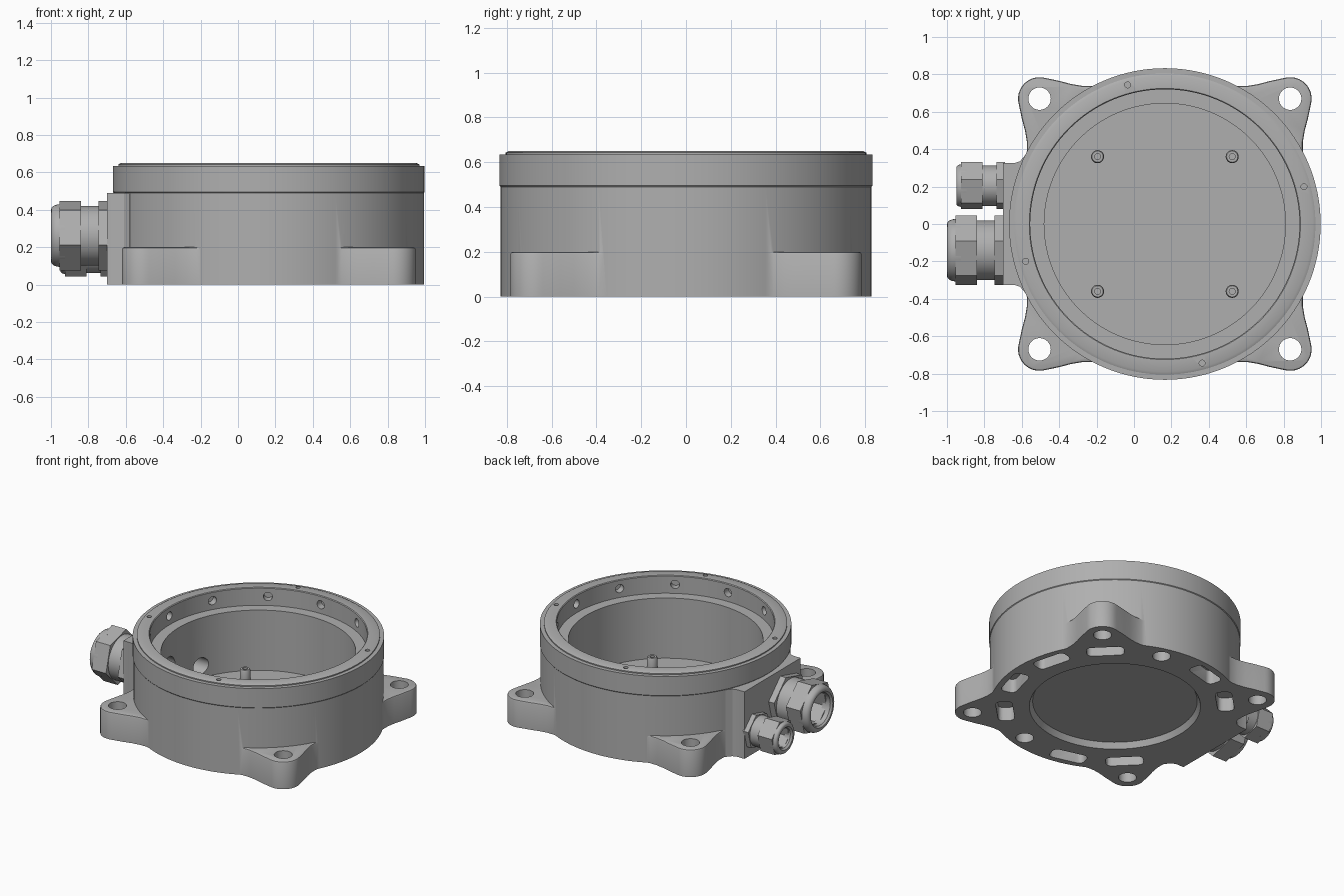
import bpy, bmesh
from math import radians, pi, cos, sin
from mathutils import Matrix, Vector

if "Cube" in bpy.data.objects:
    bpy.data.objects.remove(bpy.data.objects["Cube"])

CX = 0.165  # housing axis

grey = bpy.data.materials.new("cast_grey")
grey.use_nodes = True
grey.diffuse_color = (0.43, 0.43, 0.43, 1)
grey.node_tree.nodes["Principled BSDF"].inputs["Base Color"].default_value = grey.diffuse_color


def finish(name, bm, matrix=Matrix()):
    bmesh.ops.recalc_face_normals(bm, faces=bm.faces)
    mesh = bpy.data.meshes.new(name)
    bm.to_mesh(mesh)
    bm.free()
    mesh.materials.append(grey)
    ob = bpy.data.objects.new(name, mesh)
    ob.matrix_world = matrix
    bpy.context.collection.objects.link(ob)
    return ob


def lathe(name, profile, segs, matrix, closed=True):
    """Spin an (r, z) profile about z."""
    bm = bmesh.new()
    vs = [bm.verts.new((r, 0, z)) for r, z in profile]
    edges = [bm.edges.new(p) for p in zip(vs, vs[1:])]
    if closed:
        edges.append(bm.edges.new((vs[-1], vs[0])))
    bmesh.ops.spin(bm, geom=vs + edges, cent=(0, 0, 0), axis=(0, 0, 1),
                   angle=2 * pi, steps=segs, use_duplicate=False)
    bmesh.ops.remove_doubles(bm, verts=bm.verts, dist=1e-4)
    return finish(name, bm, matrix)


def prism(bm, points, z0, z1):
    base = bm.faces.new([bm.verts.new((x, y, z0)) for x, y in points])
    top = bmesh.ops.extrude_face_region(bm, geom=[base])["geom"]
    verts = [v for v in top if isinstance(v, bmesh.types.BMVert)]
    bmesh.ops.translate(bm, verts=verts, vec=(0, 0, z1 - z0))
    return [f for f in top if isinstance(f, bmesh.types.BMFace)][0]


def cylinder(bm, r, depth, matrix, r2=None, segs=32):
    bmesh.ops.create_cone(bm, cap_ends=True, segments=segs, radius1=r,
                          radius2=r if r2 is None else r2, depth=depth, matrix=matrix)


def polar(r, deg, z):
    a = radians(deg)
    return Matrix.Translation((CX + r * cos(a), r * sin(a), z)) @ Matrix.Rotation(a, 4, "Z")


def combine(target, tool, operation):
    tool.hide_render = True
    mod = target.modifiers.new(operation, "BOOLEAN")
    mod.operation, mod.solver, mod.object = operation, "EXACT", tool
    bpy.context.view_layer.objects.active = target
    bpy.ops.object.modifier_apply(modifier=mod.name)
    bpy.data.objects.remove(tool)


def smooth(ob, angle=30):
    bpy.ops.object.select_all(action="DESELECT")
    ob.select_set(True)
    bpy.context.view_layer.objects.active = ob
    bpy.ops.object.shade_smooth_by_angle(angle=radians(angle))


# Round housing: recessed underside, rim step and inner ledge
housing = lathe("housing", [
    (0, 0.04), (0.545, 0.04), (0.567, 0), (0.829, 0), (0.829, 0.49), (0.833, 0.495),
    (0.833, 0.635), (0.805, 0.635), (0.805, 0.643), (0.79, 0.65), (0.725, 0.65),
    (0.72, 0.645), (0.72, 0.52), (0.645, 0.52), (0.645, 0.08), (0, 0.08)],
    128, Matrix.Translation((CX, 0, 0)), closed=False)

# Four mounting ears and the cable entry block
bm = bmesh.new()
flank = [(0.33, 0.75), (0.39, 0.738), (0.44, 0.738), (0.5, 0.748), (0.56, 0.764)]
tip = [(0.67 + 0.115 * cos(radians(a)), 0.67 + 0.115 * sin(radians(a)))
       for a in range(105, -16, -10)]
outline = flank + tip + [(y, x) for x, y in reversed(flank)]
for sx in (-1, 1):
    for sy in (-1, 1):
        top = prism(bm, [(CX + sx * x, sy * y) for x, y in outline], 0, 0.2)
        bmesh.ops.bevel(bm, geom=list(top.edges), offset=0.012, segments=2,
                        profile=0.5, affect="EDGES")
side = [(-0.70, 0.325), (-0.64, 0.325), (-0.61, 0.335), (-0.58, 0.37), (-0.53, 0.37)]
prism(bm, side + [(x, -y) for x, y in reversed(side)], 0, 0.49)
combine(housing, finish("ears_and_block", bm), "UNION")

# Gland layout: y, z, nut radius, bore radius, collar end, nut end, tip end
GLANDS = {"large": (-0.14, 0.262, 0.192, 0.115, -0.745, -0.84, -0.955, -1.0),
          "small": (0.205, 0.17, 0.13, 0.07, -0.735, -0.81, -0.925, -0.95)}
TO_LEFT = Matrix.Rotation(-pi / 2, 4, "Y")  # local z points to -x

# Drilled holes and pockets
bm = bmesh.new()
for sx in (-1, 1):
    for sy in (-1, 1):
        cylinder(bm, 0.06, 0.6, Matrix.Translation((CX + sx * 0.67, sy * 0.67, 0.1)))
for i in range(12):
    cylinder(bm, 0.03, 0.1, polar(0.72, 30 * i, 0.585) @ Matrix.Rotation(pi / 2, 4, "Y"), segs=20)
for deg in (15, 105, 195, 285):
    cylinder(bm, 0.016, 0.06, polar(0.77, deg, 0.65), segs=16)
for deg in (-105, -45, -15, 15, 45, 105, 135, 225):
    box = bmesh.ops.create_cube(bm, size=1, matrix=polar(0.73, deg, 0) @
                                Matrix.Diagonal((0.11, 0.25, 0.2, 1)))
    upright = [e for e in {e for v in box["verts"] for e in v.link_edges}
               if abs(e.verts[0].co.z - e.verts[1].co.z) > 0.1]
    bmesh.ops.bevel(bm, geom=upright, offset=0.035, segments=4, profile=0.5, affect="EDGES")
for deg in (75, -75):
    cylinder(bm, 0.06, 0.16, polar(0.73, deg, 0))
for y, z, r, bore, *ends in GLANDS.values():
    cylinder(bm, bore * 0.85, 0.5, Matrix.Translation((-0.6, y, z)) @ TO_LEFT)
combine(housing, finish("hole_cutters", bm), "DIFFERENCE")
smooth(housing)

# Board standoffs on the floor
for i, (sx, sy) in enumerate([(-1, -1), (1, -1), (-1, 1), (1, 1)]):
    post = lathe(f"standoff_{i + 1}", [(0.016, 0.075), (0.035, 0.075), (0.035, 0.15),
                 (0.03, 0.16), (0.016, 0.16)], 20,
                 Matrix.Translation((CX + sx * 0.36, sy * 0.36, 0)))
    smooth(post)

# Cable glands: hex base, round collar, hex nut, domed tip
for name, (y, z, r, bore, x1, x2, x3, x4) in GLANDS.items():
    at = Matrix.Translation((0, y, z)) @ TO_LEFT
    turned = at @ Matrix.Rotation(radians(15), 4, "Z")

    def ring(part, ro, a, b, segs, matrix, ri=bore):
        return lathe(f"{name}_gland_{part}", [(ri, -a), (ro, -a), (ro, -b), (ri, -b)], segs, matrix)

    ring("base", r, -0.69, x1, 6, turned)
    smooth(ring("collar", r * 0.83, x1 + 0.01, x2 - 0.01, 48, at, bore * 0.95))
    ring("nut", r, x2, x3, 6, turned, bore * 1.08)
    d = x3 - x4
    dome = [(bore, -x3 - 0.03), (r * 0.87, -x3 - 0.03)]
    dome += [(r * 0.87 - 0.65 * d * (1 - cos(t * pi / 8)), -x3 + d * sin(t * pi / 8)) for t in range(5)]
    dome += [(bore + 0.012, -x4), (bore, -x4 - 0.012)]
    smooth(lathe(f"{name}_gland_tip", dome, 48, at))
